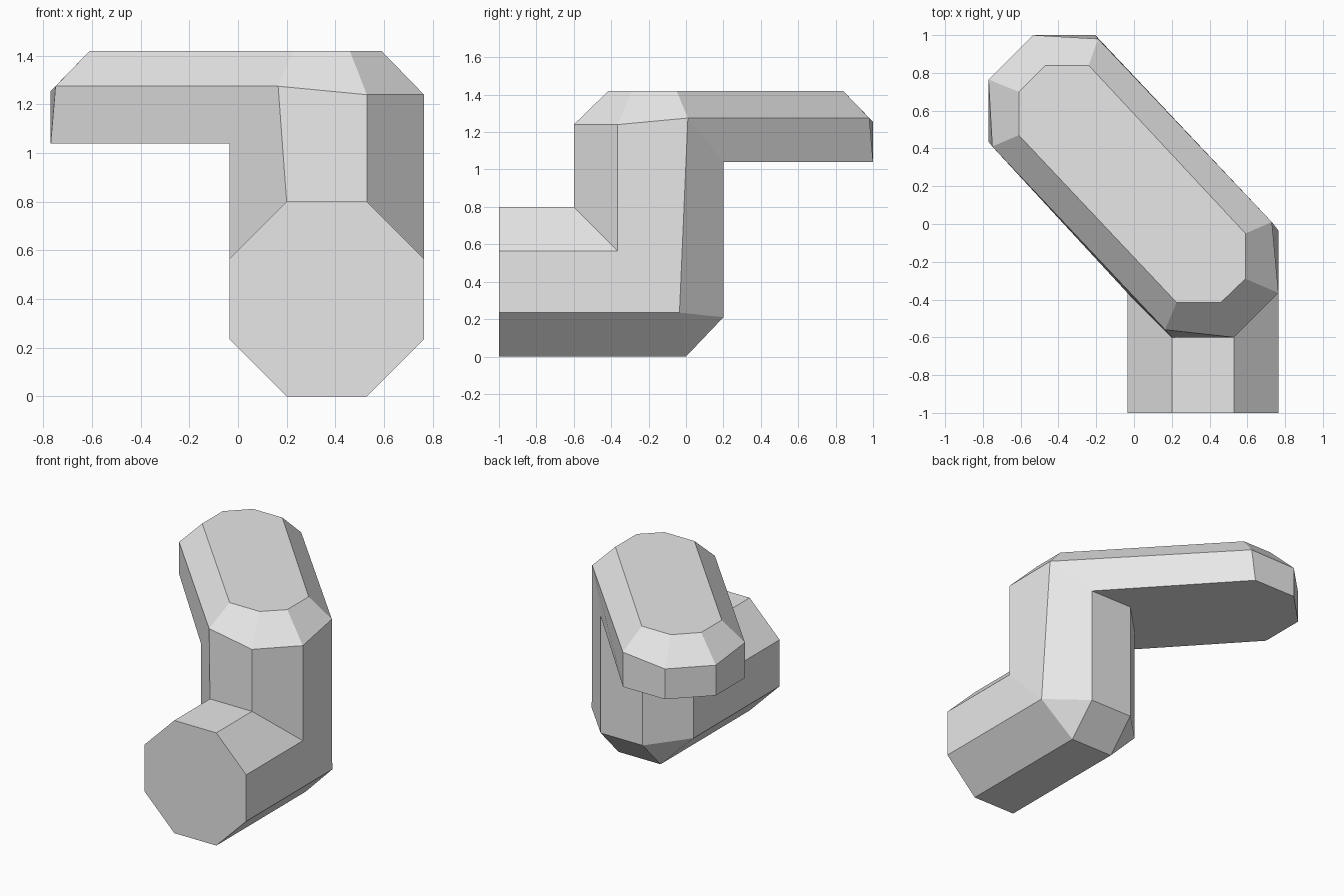
import bpy
import bmesh
from mathutils import Vector

cube = bpy.data.objects.get("Cube")
if cube:
    bpy.data.objects.remove(cube, do_unlink=True)

HALF, SIDE = 0.4, 0.165          # octagon half width and half side
CX, CY, CZ = 0.365, -0.2, HALF   # column centre and tube height
FRONT, ELBOW, UNDER = -1.0, 0.21, 1.04
REACH = Vector((-0.735, 0.8, 0))  # direction and length of the top arm

# Octagon points, clockwise from the top left corner
quarter = [(SIDE, HALF), (HALF, SIDE)]
right = quarter + [(u, -w) for u, w in reversed(quarter)]
octagon = [(-SIDE, HALF)] + right + [(-u, w) for u, w in reversed(right)][:3]

bm = bmesh.new()
shared = {}


def corner(point):
    key = tuple(round(c, 4) for c in point)
    if key not in shared:
        shared[key] = bm.verts.new(key)
    return shared[key]


def face(points):
    verts = list(dict.fromkeys(corner(p) for p in points))
    if len(verts) > 2:
        bm.faces.new(verts)


def bridge(a, b, closed=False):
    for i in range(len(a) if closed else len(a) - 1):
        j = (i + 1) % len(a)
        face((a[i], a[j], b[j], b[i]))


# Lower tube and its bevelled elbow
mouth = [Vector((CX + u, FRONT, CZ + w)) for u, w in octagon]
tube_end = [Vector((CX + u, max(CY - w, -0.6) if w > -HALF else 0, CZ + w)) for u, w in octagon]
column_base = [Vector((CX + u, CY - w, CZ + w if w > -HALF else ELBOW)) for u, w in octagon]
face(mouth)
bridge(mouth, tube_end, True)
bridge(tube_end, column_base, True)

# Column, rising to the shoulder in front and the arm's underside behind
shoulder = [Vector(p) for p in (
    (0.165, -0.56, 1.275), (0.53, -0.6, 1.24), (0.765, -0.365, 1.24), (0.73, 0.01, 1.275))]
under = [Vector((p.x, p.y, UNDER)) for p in column_base[4:]]
bridge(column_base, shoulder + under, True)

# Arm sides, underside and blunt far end
tip_under = [p + REACH for p in under]
tip_rim = [Vector((-0.19, 0.98, 1.275))]
tip_rim += [Vector((p.x, p.y, 1.255)) for p in tip_under[1:3]]
tip_rim += [Vector((-0.75, 0.41, 1.275))]
bridge([shoulder[3]] + under + [shoulder[0]], [tip_rim[0]] + tip_under + [tip_rim[3]])
bridge(tip_rim, tip_under)

# Bevelled rim and flat top
top = [(x, y, 1.42) for x, y in (
    (0.225, -0.415), (0.46, -0.415), (0.59, -0.29), (0.59, -0.05),
    (-0.24, 0.84), (-0.47, 0.84), (-0.61, 0.7), (-0.61, 0.47))]
bridge(shoulder + tip_rim, top, True)
face(top)
bmesh.ops.recalc_face_normals(bm, faces=bm.faces[:])

mesh = bpy.data.meshes.new("bent_pipe")
bm.to_mesh(mesh)
bm.free()
pipe = bpy.data.objects.new("bent_pipe", mesh)
bpy.context.collection.objects.link(pipe)

# Plain grey
grey = bpy.data.materials.new("light_grey")
grey.use_nodes = True
colour = (0.8, 0.8, 0.8, 1)
grey.diffuse_color = colour
grey.node_tree.nodes["Principled BSDF"].inputs["Base Color"].default_value = colour
mesh.materials.append(grey)
